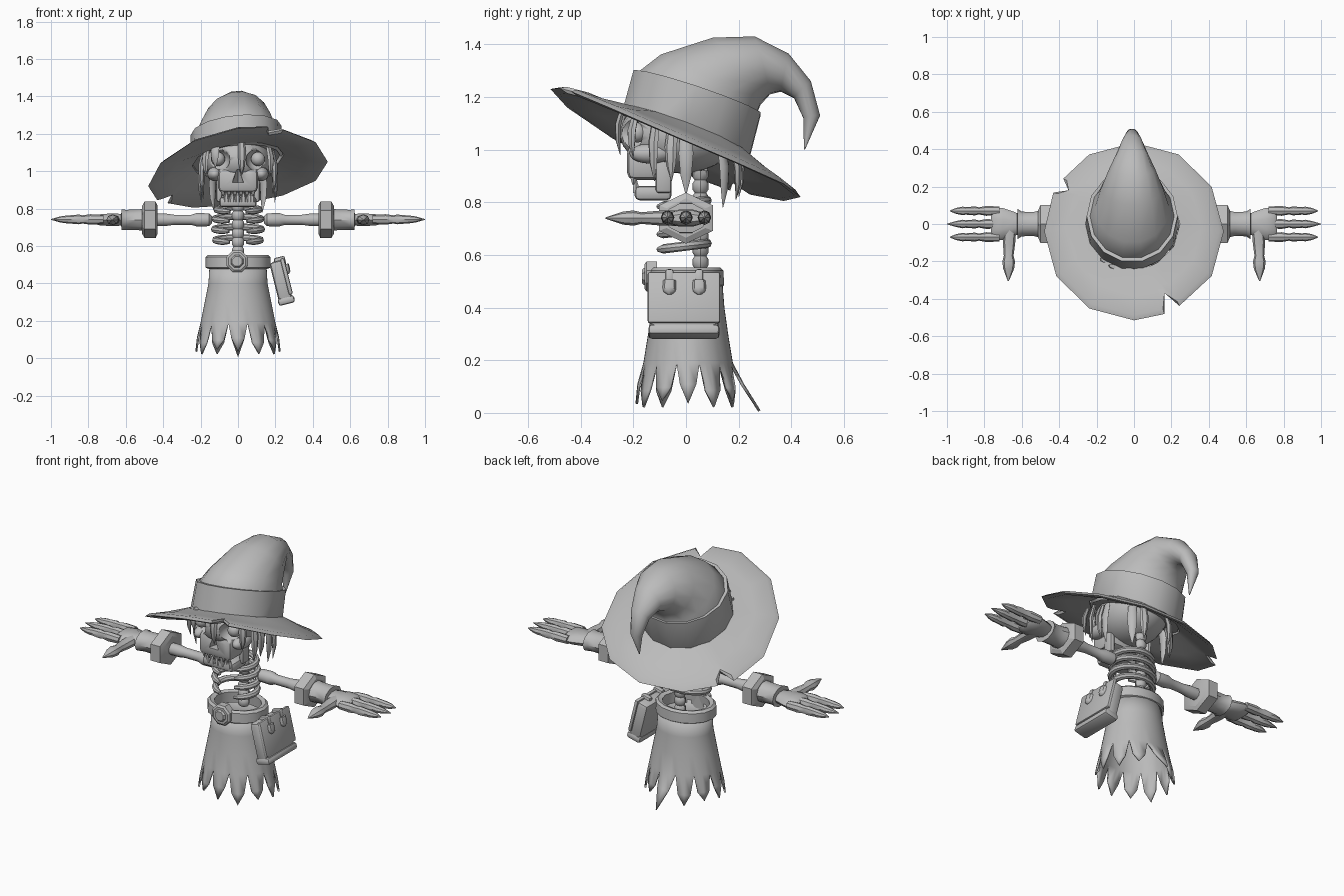
import bpy, bmesh, math
from mathutils import Vector, Matrix

if "Cube" in bpy.data.objects:
    bpy.data.objects.remove(bpy.data.objects["Cube"])

V = Vector
MAT = bpy.data.materials.new("plain_grey")
MAT.diffuse_color = (0.5, 0.5, 0.5, 1)
MAT.use_nodes = True
MAT.node_tree.nodes["Principled BSDF"].inputs["Base Color"].default_value = MAT.diffuse_color


def finish(name, bm, angle=40):
    bmesh.ops.recalc_face_normals(bm, faces=bm.faces)
    me = bpy.data.meshes.new(name)
    bm.to_mesh(me)
    bm.free()
    me.materials.append(MAT)
    ob = bpy.data.objects.new(name, me)
    bpy.context.collection.objects.link(ob)
    bpy.ops.object.select_all(action='DESELECT')
    ob.select_set(True)
    bpy.context.view_layer.objects.active = ob
    bpy.ops.object.shade_smooth_by_angle(angle=math.radians(angle))
    return ob


def bridge(name, rings, caps=True, loop=False, angle=40):
    """Skin a list of rings of points."""
    bm = bmesh.new()
    vs = [[bm.verts.new(p) for p in r] for r in rings]
    n = len(vs[0])
    for a, b in zip(vs, vs[1:] + (vs[:1] if loop else [])):
        for i in range(n):
            j = (i + 1) % n
            bm.faces.new((a[i], a[j], b[j], b[i]))
    if caps:
        bm.faces.new(vs[0])
        bm.faces.new(vs[-1])
    return finish(name, bm, angle)


def ring(c, u, v, n=12, off=0.0):
    return [V(c) + V(u) * math.cos(t) + V(v) * math.sin(t)
            for t in (2 * math.pi * (i + off) / n for i in range(n))]


def along_x(name, secs, s=1, n=10, off=0.0, y=0.0, z=0.74, angle=40):
    """Limb along x from (x, half width y, half height z)."""
    return bridge(name, [ring((s * x, y, z), (0, a, 0), (0, 0, b), n, off)
                         for x, a, b in secs], angle=angle)


def along_z(name, secs, n=12, off=0.0, x=0.0, y=0.0, caps=True):
    return bridge(name, [ring((x, y, z), (a, 0, 0), (0, b, 0), n, off)
                         for z, a, b in secs], caps)


def ball(name, c, r, seg=16):
    bm = bmesh.new()
    bmesh.ops.create_uvsphere(bm, u_segments=seg, v_segments=seg * 5 // 8, radius=1)
    bm.transform(Matrix.Translation(c) @ Matrix.Diagonal((*r, 1)))
    return finish(name, bm, 60)


def box(name, size, mat, bevel=0.02):
    bm = bmesh.new()
    bmesh.ops.create_cube(bm, size=1)
    bm.transform(Matrix.Diagonal((*size, 1)))
    bmesh.ops.bevel(bm, geom=bm.edges[:], offset=bevel, segments=2,
                    affect='EDGES', profile=0.5)
    bm.transform(mat)
    return finish(name, bm)


# Hat brim: tilted twelve-sided sheet with two torn notches
rim = [(0, 1), (30, 1), (60, 1), (90, 1), (120, 1), (143, .97), (149, .84), (154, 1),
       (180, 1), (210, 1), (240, 1), (270, 1), (290, .98), (295, .79), (301, .96), (330, 1)]


def brim_ring(t, dz):
    pts = []
    for deg, f in rim:
        c, s = math.cos(math.radians(deg)), math.sin(math.radians(deg))
        a = V((.245 * c, .24 * s, 1.07 - .09 * s + .03 * c))
        b = V((.48 * c, -.04 + .475 * s, 1.025 - .205 * s + .065 * c - .04 * c * c))
        p = a.lerp(b, 1 - (1 - f) * 1.9 if f < .9 and t > .8 else t * f)
        pts.append(p + V((0, 0, dz)))
    return pts


bridge("hat_brim", [brim_ring(t, dz) for t, dz in
       ((0, .005), (.5, .004), (.9, .012), (1, 0), (.88, -.012), (.5, -.015), (0, -.012))],
       caps=False, loop=True)


# Hat crown and band: each section given by its front and back edge points
def hat_section(y1, z1, y2, z2, w):
    a, b = V((0, y1, z1)), V((0, y2, z2))
    return ring((a + b) / 2 + V((-.01, 0, 0)), (w, 0, w * .1), (b - a) / 2, 14)


bridge("hat_crown", [hat_section(*q) for q in (
    (-.23, 1.15, .235, .975, .235), (-.19, 1.29, .275, 1.13, .225),
    (-.10, 1.36, .275, 1.14, .20), (.10, 1.425, .285, 1.17, .165),
    (.26, 1.43, .32, 1.21, .125), (.39, 1.365, .36, 1.22, .085),
    (.475, 1.26, .41, 1.195, .055), (.51, 1.13, .445, 1.12, .033),
    (.452, 1.0, .448, 1.0, .003))], angle=60)
bridge("hat_band", [hat_section(*q) for q in (
    (-.23, 1.14, .24, .965, .24), (-.245, 1.155, .25, .98, .25),
    (-.205, 1.30, .29, 1.135, .243), (-.185, 1.295, .27, 1.135, .225))], caps=False)

# Skull with cut eye sockets and nose hole
skull = ball("skull", (0, -.025, 1.06), (.178, .225, .15), 24)
cutters = [ball("socket_cutter", (s * .105, -.235, 1.06), (.062, .085, .062)) for s in (-1, 1)]
cutters.append(along_z("nose_cutter", [(.94, .032, .05), (1.01, .006, .05)], 8, y=-.215))
face = box("upper_jaw", (.215, .17, .13), Matrix.Translation((0, -.14, .95)), .03)
for ob in (skull, face):
    for c in cutters:
        m = ob.modifiers.new("cut", 'BOOLEAN')
        m.operation, m.object, m.solver = 'DIFFERENCE', c, 'EXACT'
for c in cutters:
    c.hide_render = True
    c.hide_set(True)
for s in (-1, 1):
    ball("eye", (s * .107, -.185, 1.065), (.038, .038, .038))
    ball("cheekbone", (s * .125, -.135, .985), (.04, .08, .038))
    box("jaw_hinge", (.03, .06, .13), Matrix.Translation((s * .1, -.085, .9)), .012)
box("lower_jaw", (.2, .14, .055), Matrix.Translation((0, -.125, .835)), .018)

# Teeth in two interlocking rows
for i in range(6):
    x = -.08 + .032 * i
    along_z("upper_tooth", [(.925, .016, .014), (.895, .015, .014), (.865, .003, .003)],
            6, x=x, y=-.2)
    along_z("lower_tooth", [(.835, .015, .012), (.86, .014, .012), (.89, .003, .003)],
            6, x=x * .95 + .014 * (i < 5), y=-.19)

# Hair strands hanging below the brim: x, y, top, bottom, half width
strands = [(.02, -.25, 1.16, .98, .022), (-.12, -.235, 1.15, 1.02, .025),
           (.185, -.055, 1.08, .88, .025), (.13, .14, 1.02, .78, .027),
           (.09, .19, 1.0, .81, .025)]
strands += [(s * x, y, a, b, w) for s in (-1, 1) for x, y, a, b, w in
            ((.195, 0, 1.07, .83, .028), (.19, -.12, 1.11, .88, .022), (.17, -.2, 1.13, .97, .022))]
strands += [(-.185, .06, 1.04, .85, .025), (-.13, .14, 1.02, .79, .027), (-.07, .2, 1.0, .82, .025)]
for x, y, a, b, w in strands:
    rad = V((x, y, 0)).normalized()
    tan = V((-rad.y, rad.x, 0))
    bridge("hair_strand", [ring(V((x, y, a + (b - a) * t)) + rad * o, tan * w * k, rad * .013 * k, 6)
           for t, k, o in ((0, .8, -.01), (.35, 1, .008), (.7, .75, .008), (1, .06, 0))])

# Spine of stacked vertebrae
secs = []
for i in range(9):
    z = .5 + i * .048
    secs += [(z, .024, .022), (z + .012, .032, .03), (z + .036, .032, .03)]
along_z("spine", secs, 8, y=.055)

# Ribs: open hoops with a gap at the front
for z, rx in ((.795, .115), (.745, .125), (.69, .128), (.632, .122)):
    pts = []
    for k in range(17):
        a = math.radians(-68 + k * 316 / 16)
        d = V((math.cos(a), math.sin(a), 0))
        r = .018 * (.55 if k in (0, 16) else 1)
        p = V((rx * d.x, -.015 + .095 * d.y, z + .012 * d.y))
        pts.append(ring(p, d * r, (0, 0, r), 8))
    bridge("rib", pts)

# Arms, cuffs, gloves and hands, both sides
for s in (-1, 1):
    along_x("arm_bone", [(.14, .02, .02), (.155, .036, .036), (.22, .038, .038), (.25, .028, .028),
                         (.34, .028, .028), (.38, .034, .034), (.45, .034, .034)], s)
    along_x("cuff", [(.43, .085, .075), (.44, .118, .097), (.5, .118, .097), (.512, .085, .075)],
            s, 6, 1.5, angle=25)
    along_x("glove_wrist", [(.49, .075, .062), (.54, .064, .058), (.6, .066, .056), (.622, .08, .058),
                            (.625, .05, .03)], s)
    along_x("palm", [(.6, .045, .03), (.64, .065, .034), (.7, .085, .034), (.75, .088, .03),
                     (.765, .07, .015)], s)
    for y, end in ((.07, .985), (0, 1.0), (-.07, .985)):
        along_x("finger", [(.72, .024, .024), (.79, .026, .028), (.83, .019, .022), (.85, .024, .026),
                           (.9, .02, .022), (.915, .023, .021), (.95, .016, .016), (end, .002, .002)],
                s, 8, y=y, z=.742)
    bridge("thumb", [ring((s * x, y, .74), (r, 0, 0), (0, 0, r * .85), 8) for x, y, r in (
        (.665, -.03, .035), (.668, -.1, .033), (.67, -.17, .026), (.67, -.2, .034),
        (.67, -.24, .029), (.672, -.305, .003))])

# Belt and round buckle
along_z("belt", [(.478, .158, .136), (.485, .174, .145), (.54, .174, .142), (.552, .16, .13),
                 (.545, .135, .11), (.48, .14, .115)], 16, caps=False)
bridge("buckle", [ring((-.005, y, .518), (r, 0, 0), (0, 0, r), 8, .5) for y, r in (
    (-.11, .062), (-.15, .062), (-.158, .05), (-.158, .036), (-.168, .028))], angle=25)

# Skirt: flared cloth ending in twelve ragged points
bm = bmesh.new()
N, K = 12, 48
profile = [(.5, .152, .13), (.4, .158, .138), (.3, .178, .152), (.19, .2, .17)]


def cloth(u, z, rx, ry):
    a = 2 * math.pi * u / K + math.pi / 12
    return bm.verts.new((rx * math.cos(a), ry * math.sin(a) + .008, z))


rows = [[cloth(i, *p) for i in range(K)] for p in profile]
for a, b in zip(rows, rows[1:]):
    for i in range(K):
        j = (i + 1) % K
        bm.faces.new((a[i], a[j], b[j], b[i]))
for p in range(N):
    i = p * 4
    back = p == 2
    top = [rows[-1][(i + k) % K] for k in range(5)]
    low = [cloth(i + k, .085 + .012 * (p % 3), .22, .193 + .02 * back) for k in (.75, 2, 3.25)]
    tip = cloth(i + 2, .01 if back else .022 + .013 * (p * 5 % 3), .228, .275 if back else .2)
    bm.faces.new((top[0], top[1], low[0]))
    bm.faces.new((top[1], top[2], low[1], low[0]))
    bm.faces.new((top[2], top[3], low[2], low[1]))
    bm.faces.new((top[3], top[4], low[2]))
    bm.faces.new((low[0], low[1], tip))
    bm.faces.new((low[1], low[2], tip))
skirt = finish("skirt", bm, 50)
sol = skirt.modifiers.new("thickness", 'SOLIDIFY')
sol.thickness = .01

# Satchel hanging on the left hip, tilted outward
tilt = Matrix.Translation((.232, -.008, .405)) @ Matrix.Rotation(math.radians(-14), 4, 'Y')
box("satchel", (.075, .262, .235), tilt, .02)
box("satchel_flap", (.022, .275, .2), tilt @ Matrix.Translation((.034, 0, .025)), .009)
box("satchel_base", (.09, .27, .04), tilt @ Matrix.Translation((.002, 0, -.1)), .014)
for y in (-.055, .058):
    box("satchel_strap", (.06, .032, .05), tilt @ Matrix.Translation((.02, y, .11)), .01)
    bridge("strap_clasp", [[tilt @ p for p in ring((.045, y, z), (r * .7, 0, 0), (0, r, 0), 8)]
           for z, r in ((.09, .024), (.06, .026), (.045, .022), (.035, .008))])
